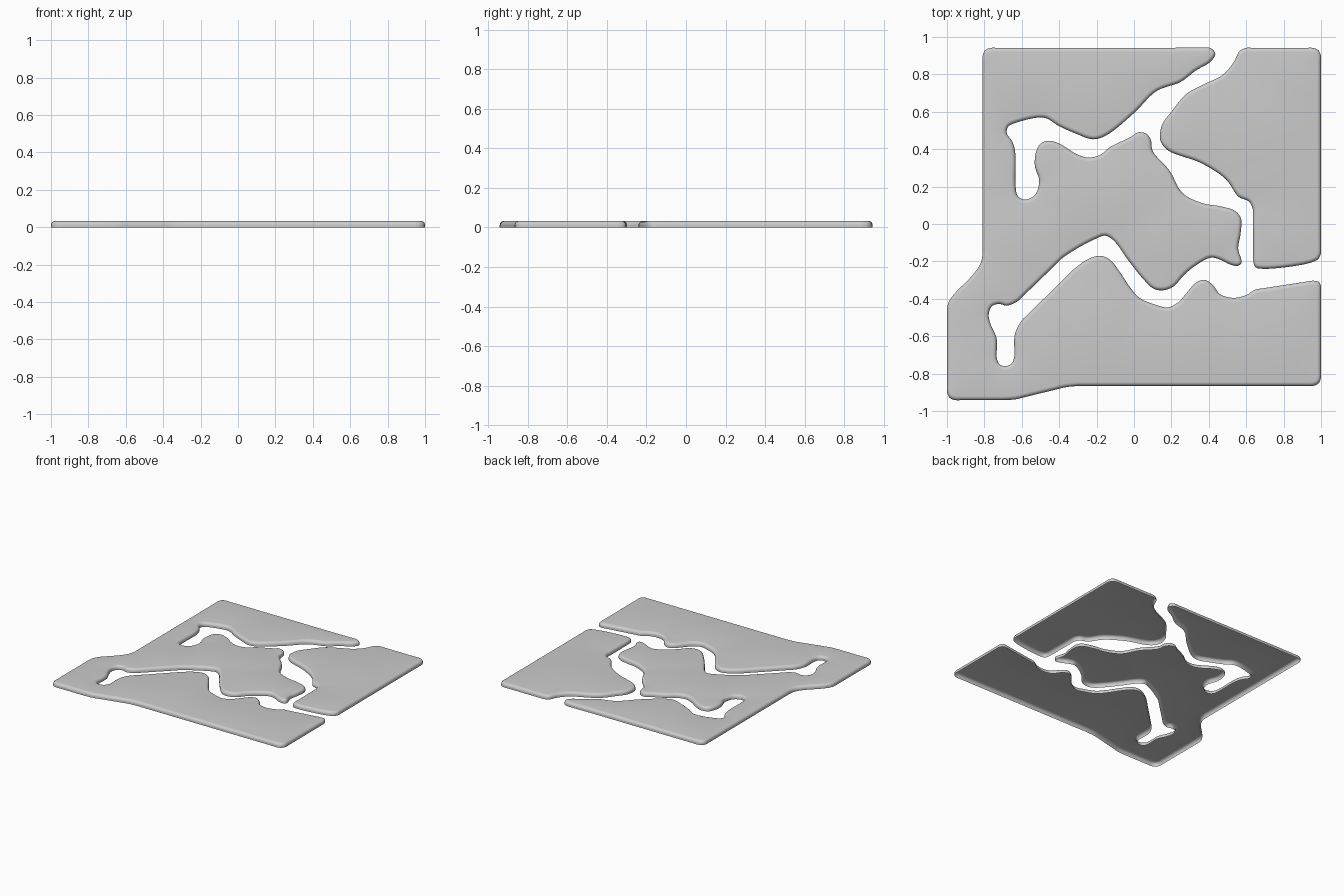
import bpy, bmesh, math
from mathutils import Vector
from mathutils.geometry import delaunay_2d_cdt

if "Cube" in bpy.data.objects:
    bpy.data.objects.remove(bpy.data.objects["Cube"])

HEIGHT = 0.033
ROUND = 0.022


def corner(x, y, din, dout, r=0.045):
    """Rounded corner: arrive along din, leave along dout."""
    a, b = Vector(din), Vector(dout)
    centre = Vector((x, y)) - a * r + b * r
    return [tuple(centre - b * r * math.cos(t) + a * r * math.sin(t))
            for t in (0, math.pi / 4, math.pi / 2)]


def smooth_loop(points, step=0.014):
    """Closed centripetal spline; long segments are kept straight."""
    pts = []
    src = [Vector(p) for p in points]
    for i, p in enumerate(src):
        q = src[(i + 1) % len(src)]
        d = (q - p).length
        pts.append(p)
        if d > 0.2:
            pts += [p.lerp(q, 0.03 / d), p.lerp(q, 1 - 0.03 / d)]
    out, n = [], len(pts)
    for i in range(n):
        p0, p1, p2, p3 = (pts[(i + k) % n] for k in (-1, 0, 1, 2))
        a, b, c = ((v - u).length ** 0.5 for u, v in ((p0, p1), (p1, p2), (p2, p3)))
        m1 = ((p1 - p0) / a - (p2 - p0) / (a + b) + (p2 - p1) / b) * b
        m2 = ((p2 - p1) / b - (p3 - p1) / (b + c) + (p3 - p2) / c) * b
        count = max(1, min(12, round((p2 - p1).length / step)))
        for k in range(count):
            t = k / count
            out.append(p1 * (2*t**3 - 3*t*t + 1) + m1 * (t**3 - 2*t*t + t)
                       + p2 * (3*t*t - 2*t**3) + m2 * (t**3 - t*t))
    return out


def inside(p, loop):
    """Even-odd point in polygon test."""
    hit = False
    for a, b in zip(loop, loop[1:] + loop[:1]):
        if (a.y > p.y) != (b.y > p.y) and p.x < a.x + (b.x - a.x) * (p.y - a.y) / (b.y - a.y):
            hit = not hit
    return hit


def cap(bm, ring, z):
    """Fill a ring of 2D points with triangles."""
    n = len(ring)
    vs, _, tris, *_ = delaunay_2d_cdt(ring, [(i, (i + 1) % n) for i in range(n)], [], 0, 1e-6)
    bvs = [bm.verts.new((v.x, v.y, z)) for v in vs]
    for t in tris:
        if inside(sum((vs[i] for i in t), Vector((0, 0))) / 3, ring):
            bm.faces.new([bvs[i] for i in t])


def plate(name, points):
    """Thin open-bottomed shell with a softly rounded rim, outline counter-clockwise."""
    loop = smooth_loop(points)
    n = len(loop)
    normals = []
    for i in range(n):
        t = (loop[(i + 1) % n] - loop[i - 1]).normalized()
        normals.append(Vector((-t.y, t.x)))
    profile = [(0, 0)]
    profile += [(ROUND * (1 - math.cos(a)), HEIGHT - ROUND + ROUND * math.sin(a))
                for a in (math.pi / 2 * k / 6 for k in range(7))]
    bm = bmesh.new()
    outlines = [[p + m * d for p, m in zip(loop, normals)] for d, z in profile]
    rings = [[bm.verts.new((p.x, p.y, z)) for p in o] for o, (d, z) in zip(outlines, profile)]
    for lo, hi in zip(rings, rings[1:]):
        for i in range(n):
            j = (i + 1) % n
            bm.faces.new((lo[i], lo[j], hi[j], hi[i]))
    cap(bm, outlines[-1], HEIGHT)
    bmesh.ops.remove_doubles(bm, verts=bm.verts, dist=1e-5)
    me = bpy.data.meshes.new(name)
    bm.to_mesh(me)
    bm.free()
    ob = bpy.data.objects.new(name, me)
    bpy.context.collection.objects.link(ob)
    bpy.ops.object.select_all(action='DESELECT')
    bpy.context.view_layer.objects.active = ob
    ob.select_set(True)
    bpy.ops.object.shade_smooth_by_angle(angle=math.radians(60))


L, R, U, D = (-1, 0), (1, 0), (0, 1), (0, -1)

# Outer border of the main plate
border = corner(-0.81, 0.942, L, D) + [
    (-0.81, -0.16), (-0.82, -0.21), (-0.86, -0.27), (-0.97, -0.385), (-0.995, -0.43), (-1, -0.48)]
border += corner(-1, -0.942, D, R) + [
    (-0.70, -0.942), (-0.63, -0.937), (-0.43, -0.888), (-0.36, -0.872), (-0.29, -0.866)]
border += corner(1, -0.866, R, U) + [(1, -0.335), (0.988, -0.309), (0.955, -0.303)]

# Lower channel, south shore then back along the north shore
lower_channel = [
    (0.65, -0.35), (0.60, -0.38), (0.53, -0.395), (0.46, -0.375), (0.42, -0.325),
    (0.375, -0.298), (0.33, -0.315), (0.28, -0.37), (0.235, -0.42), (0.18, -0.446),
    (0.11, -0.43), (0.03, -0.395), (-0.02, -0.34), (-0.08, -0.25), (-0.13, -0.19),
    (-0.18, -0.17), (-0.24, -0.185), (-0.32, -0.24), (-0.60, -0.515), (-0.637, -0.59),
    (-0.642, -0.72), (-0.658, -0.75), (-0.69, -0.76), (-0.72, -0.75), (-0.733, -0.72),
    (-0.735, -0.61), (-0.765, -0.54), (-0.777, -0.485), (-0.76, -0.44), (-0.72, -0.427),
    (-0.68, -0.437), (-0.62, -0.412), (-0.38, -0.18), (-0.28, -0.117), (-0.20, -0.077),
    (-0.155, -0.062), (-0.11, -0.087), (-0.03, -0.195), (0.05, -0.295), (0.10, -0.343),
    (0.15, -0.355), (0.21, -0.335), (0.27, -0.27), (0.34, -0.215), (0.41, -0.18),
    (0.46, -0.19), (0.51, -0.215), (0.555, -0.224)]

# East shore and the upper channel
upper_channel = [
    (0.575, -0.208), (0.557, -0.13), (0.57, -0.05), (0.572, 0.03), (0.54, 0.07),
    (0.46, 0.095), (0.37, 0.11), (0.26, 0.165), (0.19, 0.285), (0.10, 0.39),
    (0.09, 0.45), (0.065, 0.483), (0.02, 0.49), (-0.01, 0.47), (-0.06, 0.445),
    (-0.13, 0.41), (-0.18, 0.37), (-0.245, 0.355), (-0.31, 0.375), (-0.39, 0.425),
    (-0.45, 0.445), (-0.50, 0.43), (-0.525, 0.38), (-0.53, 0.31), (-0.507, 0.23),
    (-0.53, 0.155), (-0.585, 0.13), (-0.622, 0.15), (-0.633, 0.20), (-0.635, 0.38),
    (-0.65, 0.44), (-0.68, 0.485), (-0.673, 0.52), (-0.62, 0.545), (-0.48, 0.568),
    (-0.40, 0.523), (-0.31, 0.483), (-0.22, 0.453), (-0.15, 0.473), (0.00, 0.593),
    (0.12, 0.71), (0.25, 0.76), (0.33, 0.82), (0.41, 0.868), (0.435, 0.91),
    (0.41, 0.94), (0.35, 0.944), (0.2, 0.942)]

plate("main_plate", border + lower_channel + upper_channel)

# Separate plate in the north-east
east = corner(1, 0.942, U, L) + [
    (0.60, 0.942), (0.565, 0.925), (0.53, 0.86), (0.47, 0.795), (0.37, 0.745),
    (0.28, 0.695), (0.20, 0.60), (0.15, 0.53), (0.14, 0.45), (0.18, 0.395),
    (0.36, 0.325), (0.49, 0.24), (0.56, 0.145), (0.615, 0.12), (0.635, 0.08),
    (0.637, -0.19), (0.648, -0.23), (0.68, -0.239), (0.82, -0.23), (0.95, -0.205),
    (0.985, -0.187), (1, -0.155)]
plate("east_plate", east)
